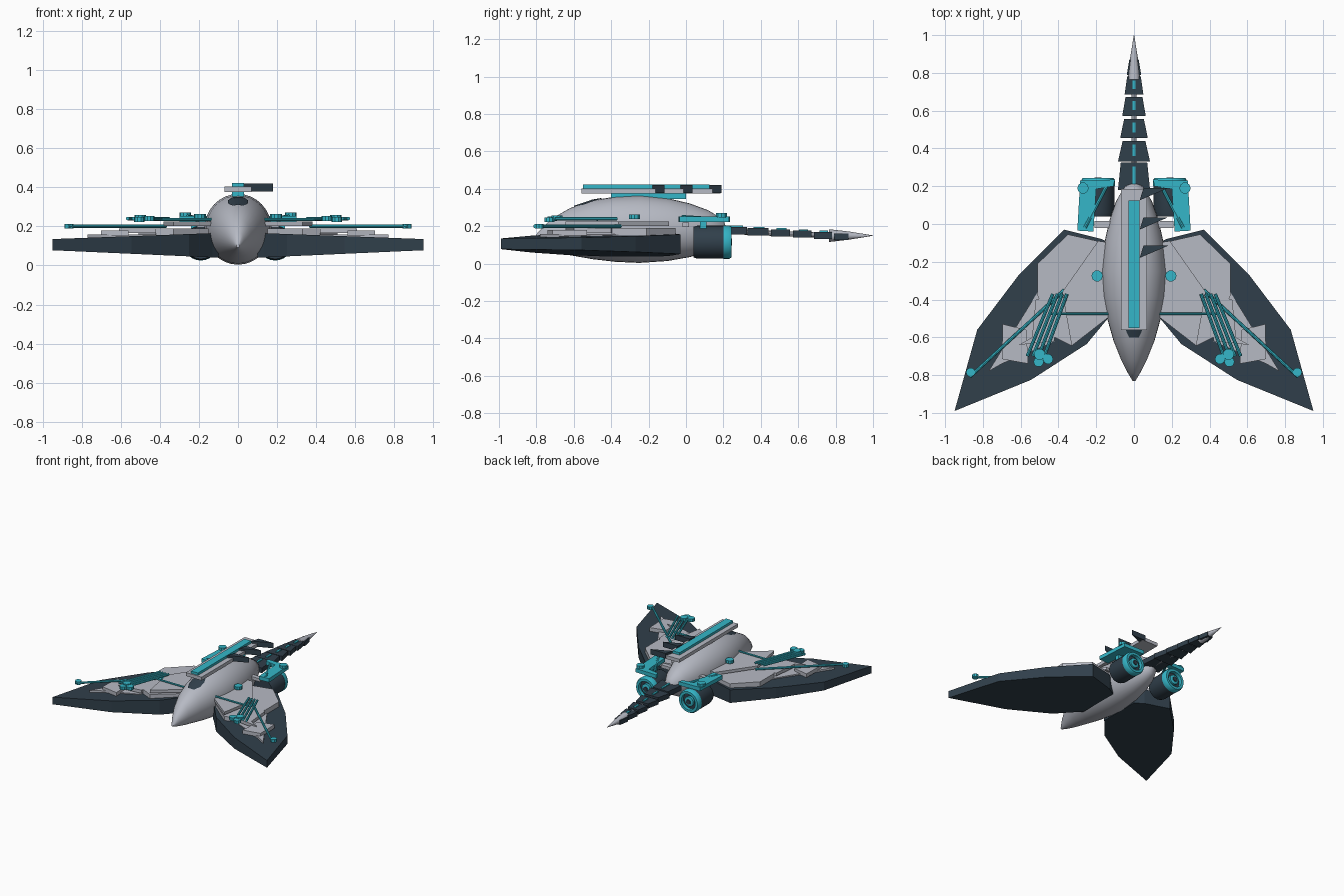
import bpy, bmesh, math
from mathutils import Vector

if "Cube" in bpy.data.objects:
    bpy.data.objects.remove(bpy.data.objects["Cube"])


def material(name, rgb):
    m = bpy.data.materials.new(name)
    m.diffuse_color = (*rgb, 1)
    m.use_nodes = True
    m.node_tree.nodes["Principled BSDF"].inputs["Base Color"].default_value = m.diffuse_color
    return m


DARK = material("dark navy", (0.03, 0.05, 0.07))
GREY = material("light grey", (0.47, 0.49, 0.55))
CYAN = material("cyan", (0.035, 0.47, 0.58))


def build(name, bm, mat, smooth=False, mirror=False):
    bmesh.ops.recalc_face_normals(bm, faces=bm.faces)
    me = bpy.data.meshes.new(name)
    bm.to_mesh(me)
    bm.free()
    me.materials.append(mat)
    ob = bpy.data.objects.new(name, me)
    bpy.context.collection.objects.link(ob)
    if mirror:
        mod = ob.modifiers.new("mirror", 'MIRROR')
        mod.use_mirror_merge = False
    if smooth:
        bpy.ops.object.select_all(action='DESELECT')
        ob.select_set(True)
        bpy.context.view_layer.objects.active = ob
        bpy.ops.object.shade_smooth_by_angle(angle=math.radians(40))
    return ob


def loft(name, rings, mat, smooth=False, mirror=False, caps=True):
    """Skin a list of equal-length closed point rings."""
    bm = bmesh.new()
    rows = [[bm.verts.new(p) for p in r] for r in rings]
    n = len(rows[0])
    for a, b in zip(rows, rows[1:]):
        for i in range(n):
            j = (i + 1) % n
            bm.faces.new((a[i], a[j], b[j], b[i]))
    if caps:
        bm.faces.new(rows[0])
        bm.faces.new(rows[-1])
    return build(name, bm, mat, smooth, mirror)


def slab(name, pts, z0, z1, mat, mirror=False):
    """Flat polygon plate; z0 and z1 may be functions of x."""
    f0 = z0 if callable(z0) else lambda x: z0
    f1 = z1 if callable(z1) else lambda x: z1
    return loft(name, [[(x, y, f0(x)) for x, y in pts],
                       [(x, y, f1(x)) for x, y in pts]], mat, mirror=mirror)


def box(name, x0, x1, y0, y1, z0, z1, mat, mirror=False):
    return slab(name, [(x0, y0), (x1, y0), (x1, y1), (x0, y1)], z0, z1, mat, mirror)


def rod(name, a, b, r, mat, mirror=True, n=8):
    a, b = Vector(a), Vector(b)
    d = (b - a).normalized()
    u = d.cross(Vector((0, 0, 1))).normalized()
    v = d.cross(u)
    off = [r * (u * math.cos(t) + v * math.sin(t))
           for t in (2 * math.pi * i / n for i in range(n))]
    return loft(name, [[a + o for o in off], [b + o for o in off]], mat, True, mirror)


def disc(name, x, y, z, r, h, mat):
    ring = [(x + r * math.cos(i * math.pi / 5), y + r * math.sin(i * math.pi / 5))
            for i in range(10)]
    return slab(name, ring, z - h, z + h, mat, True)


def turned(name, cx, cz, profile, mat, n=24, mirror=True):
    """Revolve (radius, y) pairs around an axis along y."""
    return loft(name, [[(cx + r * math.cos(2 * math.pi * i / n), y,
                         cz + r * math.sin(2 * math.pi * i / n)) for i in range(n)]
                       for r, y in profile], mat, True, mirror)


# fuselage stations: y, half width, bottom z, top z
BODY = [(-0.83, 0.008, 0.092, 0.108), (-0.79, 0.032, 0.078, 0.17), (-0.72, 0.068, 0.062, 0.24),
        (-0.62, 0.108, 0.045, 0.297), (-0.5, 0.142, 0.024, 0.338), (-0.38, 0.164, 0.01, 0.358),
        (-0.25, 0.172, 0.004, 0.366), (-0.1, 0.157, 0.014, 0.35), (0.02, 0.13, 0.035, 0.322),
        (0.12, 0.095, 0.065, 0.285), (0.2, 0.05, 0.11, 0.235), (0.22, 0.01, 0.16, 0.18)]


def body_point(y, t, grow=0.0):
    for a, b in zip(BODY, BODY[1:]):
        if y <= b[0]:
            k = (y - a[0]) / (b[0] - a[0])
            w, lo, hi = (a[i] + k * (b[i] - a[i]) for i in (1, 2, 3))
            break
    return ((w + grow) * math.sin(t), y,
            (lo + hi) / 2 + ((hi - lo) / 2 + grow) * math.cos(t))


loft("fuselage", [[body_point(s[0], 2 * math.pi * i / 32) for i in range(32)]
                  for s in BODY], GREY, True)

# cockpit window, a thin patch on the upper nose
bm = bmesh.new()
rows = [[bm.verts.new(body_point(y, a * k / 3, 0.005)) for k in range(-3, 4)]
        for y, a in ((-0.6, 0.22), (-0.55, 0.38), (-0.5, 0.36), (-0.45, 0.2))]
for a, b in zip(rows, rows[1:]):
    for i in range(6):
        bm.faces.new((a[i], a[i + 1], b[i + 1], b[i]))
build("cockpit_window", bm, DARK)

# wings
slab("wing", [(0.1, -0.46), (0.13, -0.49), (0.25, -0.635), (0.545, -0.825), (0.95, -0.99),
              (0.83, -0.56), (0.61, -0.27), (0.37, -0.03), (0.17, -0.08), (0.1, -0.12)],
     lambda x: 0.035 + 0.045 * x, lambda x: 0.17 - 0.037 * x, DARK, True)

# layered wing plates
slab("wing_plate_outer", [(0.42, -0.62), (0.51, -0.36), (0.77, -0.78), (0.7, -0.74)],
     0.135, 0.158, GREY, True)
slab("wing_plate_middle", [(0.15, -0.1), (0.35, -0.055), (0.51, -0.21), (0.51, -0.38),
                           (0.42, -0.6), (0.33, -0.645), (0.15, -0.5)], 0.15, 0.19, GREY, True)
slab("wing_plate_inner", [(0.12, -0.1), (0.19, -0.09), (0.38, -0.36), (0.33, -0.645),
                          (0.13, -0.49)], 0.202, 0.225, GREY, True)
slab("wing_tile_a", [(0.44, -0.38), (0.52, -0.4), (0.54, -0.6), (0.61, -0.64), (0.42, -0.62)],
     0.165, 0.19, GREY, True)
slab("wing_tile_b", [(0.57, -0.56), (0.695, -0.53), (0.7, -0.715), (0.56, -0.74)],
     0.15, 0.18, GREY, True)

# wing piping
for i in range(4):
    rod("wing_pipe", (0.355 + 0.025 * i, -0.37, 0.24), (0.475 + 0.03 * i, -0.7, 0.24), 0.009, CYAN)
rod("long_wing_pipe", (0.37, -0.35, 0.2), (0.87, -0.81, 0.2), 0.009, CYAN)
rod("cross_pipe", (0.1, -0.475, 0.235), (0.44, -0.475, 0.235), 0.007, CYAN)
for x, y, z, r in ((0.5, -0.69, 0.245, 0.03), (0.455, -0.715, 0.24, 0.027),
                   (0.505, -0.73, 0.235, 0.027), (0.865, -0.785, 0.2, 0.024),
                   (0.195, -0.275, 0.25, 0.03), (0.27, 0.19, 0.26, 0.03)):
    disc("pipe_knob", x, y, z, r, 0.012, CYAN)

# dorsal rail with side fins
box("dorsal_rail", -0.07, 0.07, -0.56, 0.185, 0.376, 0.403, GREY)
box("dorsal_strip", -0.03, 0.03, -0.55, 0.125, 0.4, 0.422, CYAN)
box("rail_mount", -0.03, 0.03, -0.4, 0.0, 0.345, 0.378, CYAN)
for y in (-0.18, -0.03, 0.125):
    slab("dorsal_fin", [(0.03, y), (0.075, y + 0.02), (0.18, y + 0.065), (0.05, y + 0.065)],
         0.378, 0.42, DARK)

# engines
EX, EZ = 0.19, 0.115
turned("engine", EX, EZ, [(0.082, 0.04), (0.088, 0.06), (0.088, 0.21), (0.06, 0.215)], DARK)
turned("engine_ring", EX, EZ, [(0.062, 0.2), (0.09, 0.2), (0.09, 0.23), (0.082, 0.243),
                               (0.062, 0.243), (0.062, 0.2)], CYAN)
turned("engine_hub", EX, EZ, [(0.038, 0.2), (0.038, 0.235), (0.022, 0.24)], CYAN)
turned("engine_core", EX, EZ, [(0.021, 0.23), (0.018, 0.246)], DARK)
box("engine_strut", 0.08, 0.21, -0.02, 0.015, 0.195, 0.22, GREY, True)
box("engine_post", 0.2, 0.24, 0.075, 0.11, 0.17, 0.225, CYAN, True)
slab("engine_top_plate", [(0.215, -0.04), (0.3, -0.035), (0.285, 0.23), (0.1, 0.235),
                          (0.11, 0.2), (0.2, 0.185)], 0.222, 0.252, CYAN, True)
rod("engine_brace", (0.14, 0.21, 0.235), (0.26, -0.02, 0.25), 0.01, CYAN)

# tapered tail segments: front y, rear y, front half width, rear half width
SEGS = [(0.18, 0.325, 0.085, 0.07), (0.33, 0.44, 0.085, 0.06), (0.455, 0.557, 0.073, 0.052),
        (0.573, 0.672, 0.062, 0.045), (0.685, 0.78, 0.05, 0.036), (0.79, 0.87, 0.038, 0.025)]
for i, (y0, y1, w0, w1) in enumerate(SEGS):
    zt = 0.197 - 0.007 * i
    slab("tail_segment", [(-w0, y0), (w0, y0), (w1, y1), (-w1, y1)], zt - 0.04 + 0.001 * i,
         zt, DARK)
    box("tail_stripe", -0.008, 0.008, y0 + 0.03, y1 - 0.02, zt - 0.002, zt + 0.007, CYAN)
rod("tail_spine", (0, 0.15, 0.175), (0, 0.78, 0.15), 0.014, GREY, False)
turned("tail_tip", 0, 0.15, [(0.034, 0.765), (0.022, 0.87), (0.001, 1.0)], GREY, 12, False)
